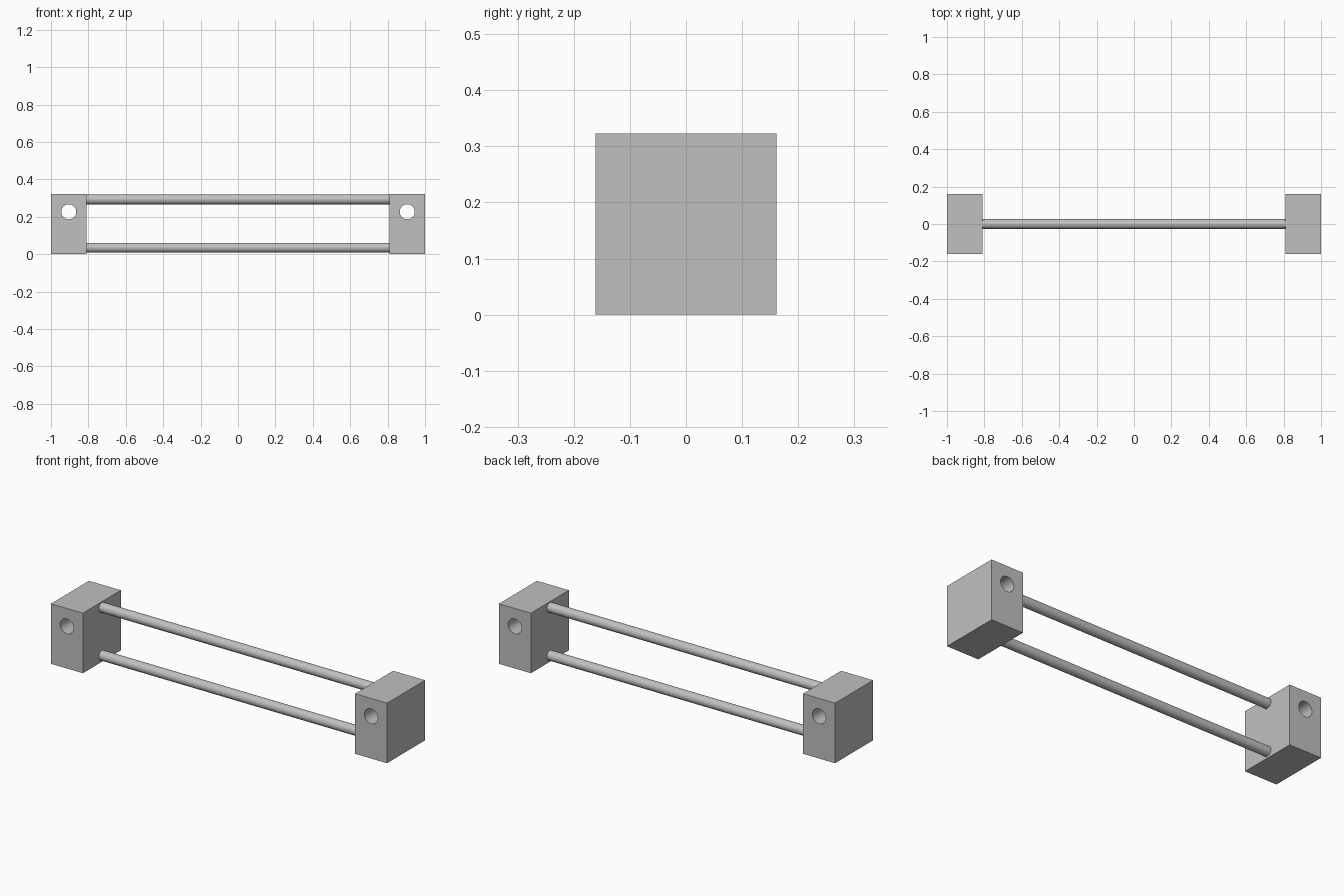
import bpy
import math

BLOCK = (0.19, 0.323, 0.323)   # width, depth, height
BLOCK_X = 1 - BLOCK[0] / 2
ROD_RADIUS = 0.026

if "Cube" in bpy.data.objects:
    bpy.data.objects.remove(bpy.data.objects["Cube"], do_unlink=True)

# One plain grey for everything
grey = bpy.data.materials.new("plain_grey")
grey.use_nodes = True
colour = (0.53, 0.53, 0.53, 1)
grey.diffuse_color = colour
grey.node_tree.nodes["Principled BSDF"].inputs["Base Color"].default_value = colour


def cylinder(name, radius, length, location, rotation):
    bpy.ops.mesh.primitive_cylinder_add(vertices=48, radius=radius, depth=length,
                                        location=location, rotation=rotation)
    obj = bpy.context.object
    obj.name = name
    obj.data.materials.append(grey)
    return obj


def end_block(name, x):
    bpy.ops.mesh.primitive_cube_add(size=1, location=(x, 0, BLOCK[2] / 2))
    block = bpy.context.object
    block.name = name
    block.scale = BLOCK
    bpy.ops.object.transform_apply(location=False, rotation=False, scale=True)
    block.data.materials.append(grey)

    # Round hole bored from front to back
    cutter = cylinder(name + "_hole_cutter", 0.04, 1, (x, 0, 0.227), (math.pi / 2, 0, 0))
    cutter.hide_render = True
    hole = block.modifiers.new("bored_hole", "BOOLEAN")
    hole.operation = "DIFFERENCE"
    hole.solver = "EXACT"
    hole.object = cutter
    bpy.ops.object.select_all(action="DESELECT")
    block.select_set(True)
    bpy.context.view_layer.objects.active = block
    bpy.ops.object.modifier_apply(modifier=hole.name)
    bpy.data.objects.remove(cutter, do_unlink=True)
    bpy.ops.object.shade_smooth_by_angle(angle=math.radians(30))


# End blocks
end_block("left_end_block", BLOCK_X)
end_block("right_end_block", -BLOCK_X)

# Rods joining the blocks, seated slightly into them
rod_length = 2 * (1 - BLOCK[0]) + 0.02
for name, z in (("lower_rod", 0.035), ("upper_rod", 0.293)):
    cylinder(name, ROD_RADIUS, rod_length, (0, 0, z), (0, math.pi / 2, 0))
    bpy.ops.object.shade_smooth_by_angle(angle=math.radians(30))
